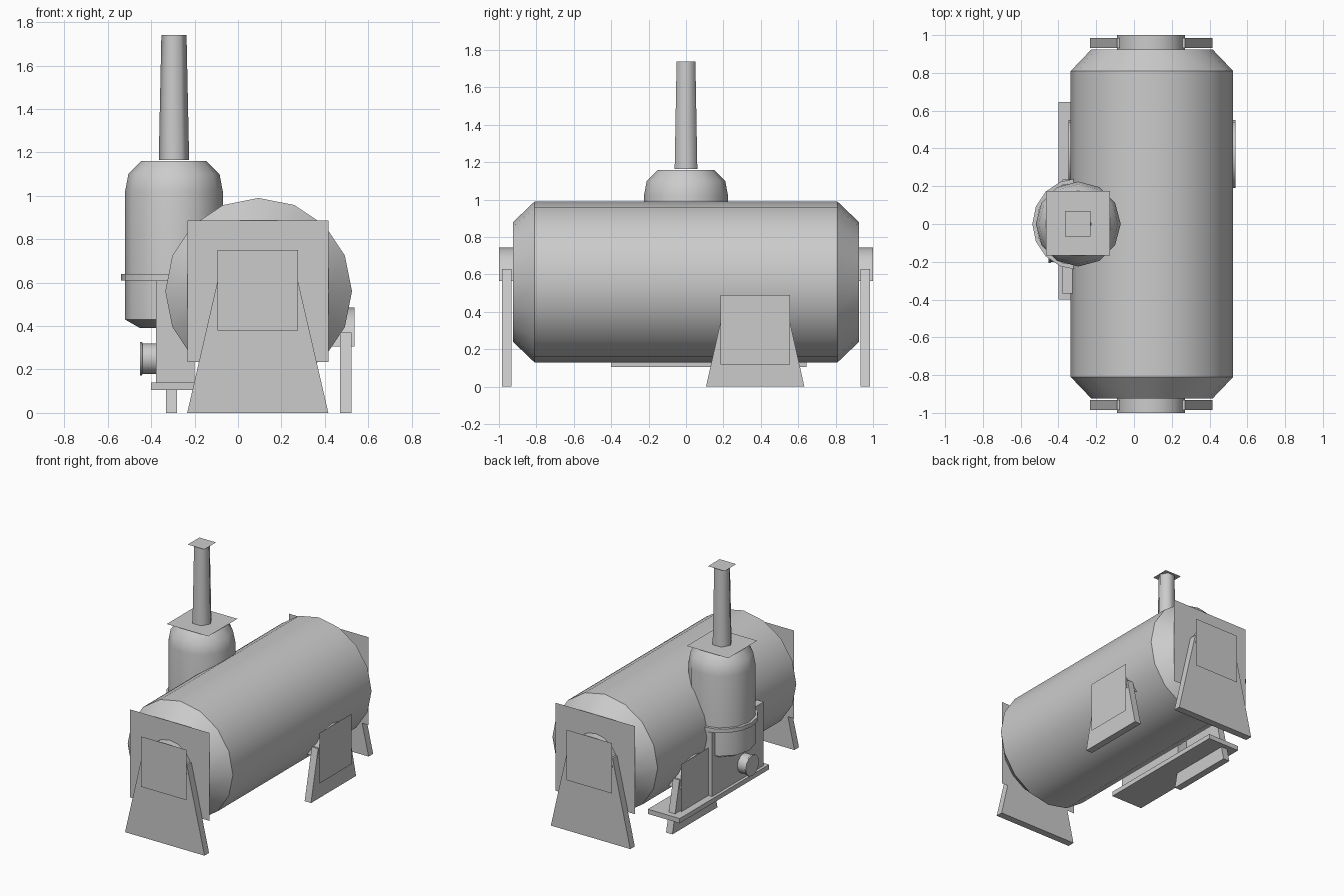
import bpy, bmesh, math
from mathutils import Vector

if "Cube" in bpy.data.objects:
    bpy.data.objects.remove(bpy.data.objects["Cube"])

TANK_X, TANK_Z = 0.095, 0.56     # tank axis
VES_X = -0.295                   # vertical vessel axis


def finish(name, bm, angle=40):
    bmesh.ops.recalc_face_normals(bm, faces=bm.faces)
    me = bpy.data.meshes.new(name)
    bm.to_mesh(me)
    bm.free()
    ob = bpy.data.objects.new(name, me)
    bpy.context.collection.objects.link(ob)
    bpy.ops.object.select_all(action='DESELECT')
    ob.select_set(True)
    bpy.context.view_layer.objects.active = ob
    bpy.ops.object.shade_smooth_by_angle(angle=math.radians(angle))
    return ob


def place(axis, u, v, t):
    """Section coordinates (u, v) at distance t along an axis."""
    return Vector({'X': (t, u, v), 'Y': (u, t, v), 'Z': (u, v, t)}[axis])


def revolve(name, axis, centre, profile, sides, arc=2 * math.pi, closed=False, angle=40):
    """Sweep a (radius, height) profile around an axis; open shell unless closed."""
    bm = bmesh.new()
    full = arc > 6.28
    n = sides if full else sides + 1
    rings = []
    for r, t in profile:
        rings.append([bm.verts.new(place(axis, centre[0] + r * math.cos(arc * i / sides),
                                         centre[1] + r * math.sin(arc * i / sides), t))
                      for i in range(n)])
    pairs = list(zip(rings, rings[1:]))
    if closed:
        pairs.append((rings[-1], rings[0]))
    for a, b in pairs:
        for i in range(sides):
            j = (i + 1) % n
            bm.faces.new((a[i], a[j], b[j], b[i]))
    return finish(name, bm, angle)


def prism(name, axis, pts, t0, t1):
    """Extrude a polygon section along an axis."""
    bm = bmesh.new()
    a = [bm.verts.new(place(axis, u, v, t0)) for u, v in pts]
    b = [bm.verts.new(place(axis, u, v, t1)) for u, v in pts]
    bm.faces.new(a)
    bm.faces.new(b)
    for i in range(len(pts)):
        j = (i + 1) % len(pts)
        bm.faces.new((a[i], a[j], b[j], b[i]))
    return finish(name, bm, 20)


def square(name, axis, centre, half, t):
    """Thin square cover plate."""
    bm = bmesh.new()
    bm.faces.new([bm.verts.new(place(axis, centre[0] + half * sx, centre[1] + half * sy, t))
                  for sx, sy in ((-1, -1), (1, -1), (1, 1), (-1, 1))])
    return finish(name, bm)


def rect(u0, u1, v0, v1):
    return [(u0, v0), (u1, v0), (u1, v1), (u0, v1)]


def saddle(name, axis, centre, base, t_in, t_leg0, t_leg1, t_out):
    """Arched nozzle over a tapered leg, with a square cover."""
    u, v = centre
    revolve(name + "_nozzle", axis, centre, [(0.18, t_in), (0.18, t_out)], 8, math.pi)
    prism(name + "_leg", axis, [(u - base, 0), (u + base, 0), (u + 0.18, v + 0.065),
                                (u - 0.18, v + 0.065)], t_leg0, t_leg1)
    square(name + "_cover", axis, centre, 0.186, t_out)


# Main horizontal tank
revolve("tank_body", 'Y', (TANK_X, TANK_Z),
        [(0.32, -0.925), (0.43, -0.81), (0.43, 0.81), (0.32, 0.925)], 16)

# Tank ends and side supports, mirrored about the tank axis
for s, end, side in ((-1, "front", "left"), (1, "back", "right")):
    square(end + "_tank_plate", 'Y', (TANK_X - 0.003, TANK_Z), 0.325, s * 0.927)
    saddle(end + "_support", 'Y', (TANK_X - 0.004, TANK_Z + 0.005), 0.325,
           s * 0.92, s * 0.932, s * 0.985, s * 1.0)
    saddle(side + "_support", 'X', (0.37, 0.305), 0.263, TANK_X + s * 0.32,
           TANK_X + s * 0.375, TANK_X + s * 0.427, TANK_X + s * 0.442)

# Vertical vessel with domed shoulder
revolve("vessel_body", 'Z', (VES_X, 0),
        [(0.0001, 0.39), (0.155, 0.39), (0.225, 0.43), (0.225, 1.02), (0.21, 1.10), (0.15, 1.16)], 12)
square("vessel_top_plate", 'Z', (VES_X - 0.002, 0.004), 0.17, 1.163)
revolve("vessel_ring", 'Z', (VES_X, 0),
        [(0.222, 0.61), (0.243, 0.61), (0.243, 0.64), (0.222, 0.64)], 16, closed=True)

# Chimney
revolve("chimney", 'Z', (VES_X, 0), [(0.07, 1.165), (0.058, 1.74)], 6, angle=65)
square("chimney_cap", 'Z', (VES_X - 0.002, 0.002), 0.068, 1.74)

# Base shelf and vessel stand
prism("base_shelf", 'Z', rect(-0.40, -0.14, -0.40, 0.645), 0.105, 0.14)
prism("vessel_stand", 'Z', rect(-0.378, -0.20, -0.368, 0.235), 0.14, 0.61)

# Small side port on the stand
revolve("stand_port", 'X', (-0.13, 0.25),
        [(0.0001, -0.445), (0.077, -0.452), (0.077, -0.442), (0.07, -0.44), (0.07, -0.37)], 12)
